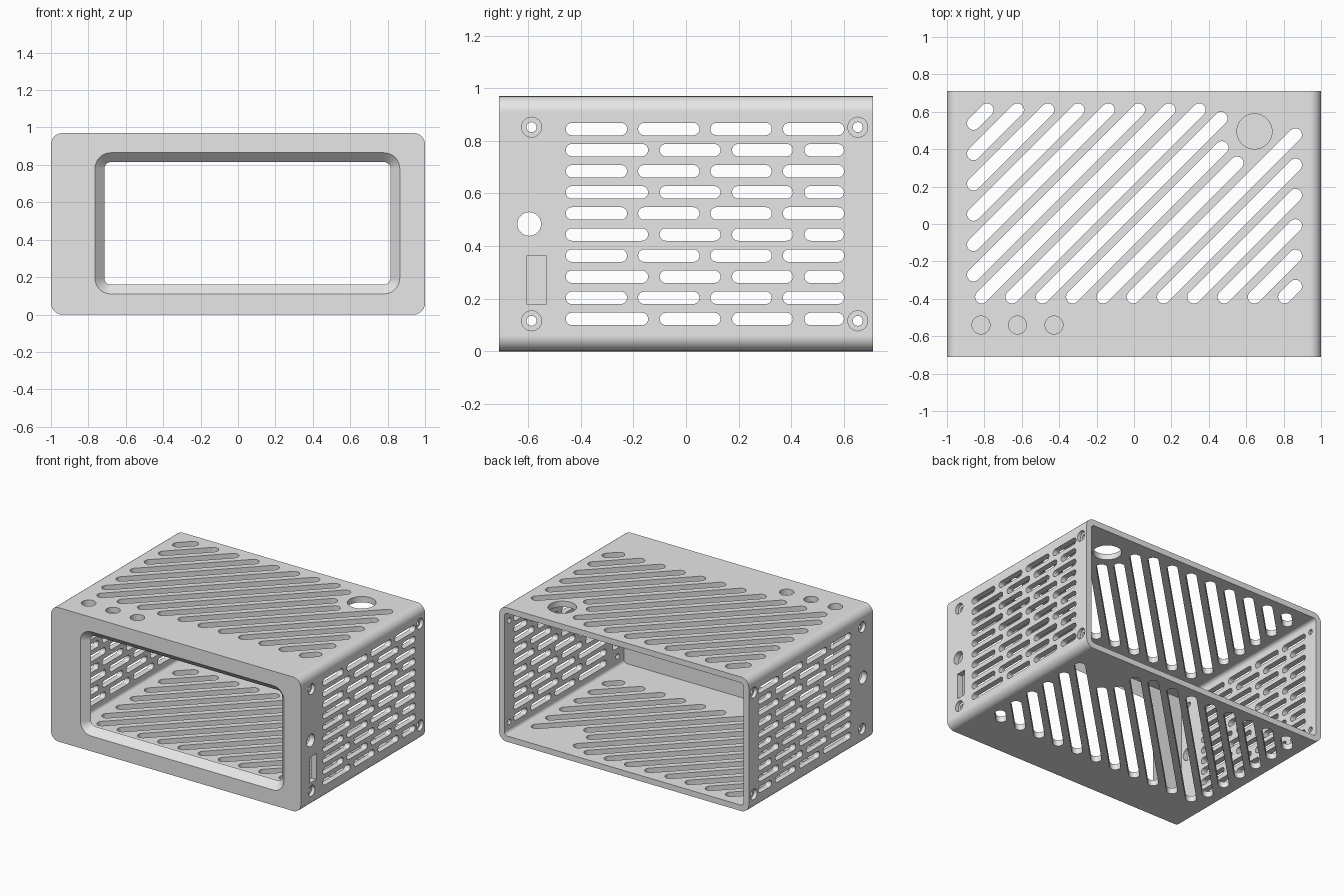
import bpy, bmesh, math
from math import pi, cos, sin, atan2

cube = bpy.data.objects.get("Cube")
if cube:
    bpy.data.objects.remove(cube, do_unlink=True)

W, D, H = 1.0, 0.71, 0.97       # half width, half depth, height
WALL, FRONT = 0.042, 0.05

grey = bpy.data.materials.new("light grey")
grey.use_nodes = True
grey.diffuse_color = (0.8, 0.8, 0.8, 1)
grey.node_tree.nodes["Principled BSDF"].inputs["Base Color"].default_value = (0.8, 0.8, 0.8, 1)


def rounded(centres, r, step=pi / 14):
    """Outline swept by a circle of radius r round the counter-clockwise centres."""
    n = len(centres)
    pts = []
    for i, (x, y) in enumerate(centres):
        if n == 1:
            return [(x + r * cos(k * pi / 16), y + r * sin(k * pi / 16)) for k in range(32)]
        px, py = centres[i - 1]
        nx, ny = centres[(i + 1) % n]
        a0 = atan2(y - py, x - px)
        turn = (atan2(ny - y, nx - x) - a0) % (2 * pi)
        steps = round(turn / step)
        for k in range(steps + 1):
            a = a0 - pi / 2 + turn * k / steps
            pts.append((x + r * cos(a), y + r * sin(a)))
    return pts


def rect(x0, x1, y0, y1, r):
    return rounded([(x0 + r, y0 + r), (x1 - r, y0 + r), (x1 - r, y1 - r), (x0 + r, y1 - r)], r)


PLACE = {"x": lambda u, v, d: (d, u, v),
         "y": lambda u, v, d: (u, d, v),
         "z": lambda u, v, d: (u, v, d)}


def loft(bm, axis, rings):
    """Closed solid through (outline, depth) rings along an axis."""
    loops = [[bm.verts.new(PLACE[axis](u, v, d)) for u, v in pts] for pts, d in rings]
    for a, b in zip(loops, loops[1:]):
        for i in range(len(a)):
            j = (i + 1) % len(a)
            bm.faces.new((a[i], a[j], b[j], b[i]))
    bm.faces.new(loops[0][::-1])
    bm.faces.new(loops[-1])


def solid(name, axis, parts):
    bm = bmesh.new()
    for rings in parts:
        loft(bm, axis, rings)
    bmesh.ops.recalc_face_normals(bm, faces=bm.faces)
    mesh = bpy.data.meshes.new(name)
    bm.to_mesh(mesh)
    bm.free()
    mesh.materials.append(grey)
    ob = bpy.data.objects.new(name, mesh)
    bpy.context.collection.objects.link(ob)
    return ob


def through(outlines, a, b):
    return [[(o, a), (o, b)] for o in outlines]


# Outer body
case = solid("enclosure", "y", through([rect(-W, W, 0, H, 0.06)], -D, D))

# Hollow, open at the back
cavity = solid("cavity_cutter", "y", through(
    [rect(-W + WALL, W - WALL, WALL, H - WALL, 0.025)], -D + FRONT, D + 0.1))


# Front window with a chamfered rim
def window_ring(grow):
    return rect(-0.715 - grow, 0.815 + grow, 0.16 - grow, 0.815 + grow, 0.035 + grow)


window = solid("window_cutter", "y", [[
    (window_ring(0.06), -D - 0.01), (window_ring(0), -D + FRONT), (window_ring(0), -D + 0.1)]])

# Diagonal vents through top and bottom, shortened near the round button hole
short_ends = {8: 0.465, 9: 0.47, 10: 0.55}
vents = []
for k in range(17):
    c = 1.396 - 0.162 * k
    x0 = max(-0.858, -0.39 - c)
    x1 = short_ends.get(k, min(0.863, 0.61 - c))
    vents.append(rounded([(x0, x0 + c), (x1, x1 + c)], 0.035))
top_vents = solid("top_vent_cutter", "z", through(vents, -0.1, H + 0.1))

# Button and indicator holes in the top only
top_holes = [rounded([(0.644, 0.495)], 0.094)]
top_holes += [rounded([(x, -0.54)], 0.048) for x in (-0.818, -0.623, -0.428)]
buttons = solid("top_hole_cutter", "z", through(top_holes, H - 0.1, H + 0.1))

# Staggered side vents, side holes and screw holes through both sides
R = 0.0237
side = []
for row in range(10):
    z = 0.845 - 0.0802 * row
    for i in range(4):
        if row % 2:
            y0, y1 = -0.375 + 0.275 * i, -0.144 + 0.275 * i
            y0, y1 = (-0.457 if i == 0 else y0), min(y1, 0.6)
        else:
            y0, y1 = -0.457 + 0.275 * i, -0.224 + 0.275 * i
        side.append(rounded([(y0 + R, z), (y1 - R, z)], R))
screws = [(y, z) for y in (-0.587, 0.653) for z in (0.116, 0.852)]
side += [rounded([p], 0.019) for p in screws]
side.append(rounded([(-0.596, 0.484)], 0.045))
side_vents = solid("side_vent_cutter", "x", through(side, -1.1, 1.1))

# Screw head recesses on both sides and the switch slot on one
recess = [rounded([p], 0.038) for p in screws]
switch = [(-0.605, 0.178), (-0.533, 0.178), (-0.533, 0.364), (-0.605, 0.364)]
recesses = solid("recess_cutter", "x", through(recess, W - 0.025, 1.1)
                 + through(recess, -1.1, -W + 0.025) + through([switch], 0.9, 1.1))

# Cut everything, then shade
bpy.ops.object.select_all(action="DESELECT")
case.select_set(True)
bpy.context.view_layer.objects.active = case
for cutter in (cavity, window, top_vents, buttons, side_vents, recesses):
    cutter.hide_render = True
    mod = case.modifiers.new(cutter.name, "BOOLEAN")
    mod.operation, mod.solver, mod.object = "DIFFERENCE", "EXACT", cutter
    bpy.ops.object.modifier_apply(modifier=mod.name)
    bpy.data.objects.remove(cutter, do_unlink=True)

bpy.ops.object.shade_smooth_by_angle(angle=math.radians(30))
weighted = case.modifiers.new("flat_panels", "WEIGHTED_NORMAL")
weighted.keep_sharp = True
